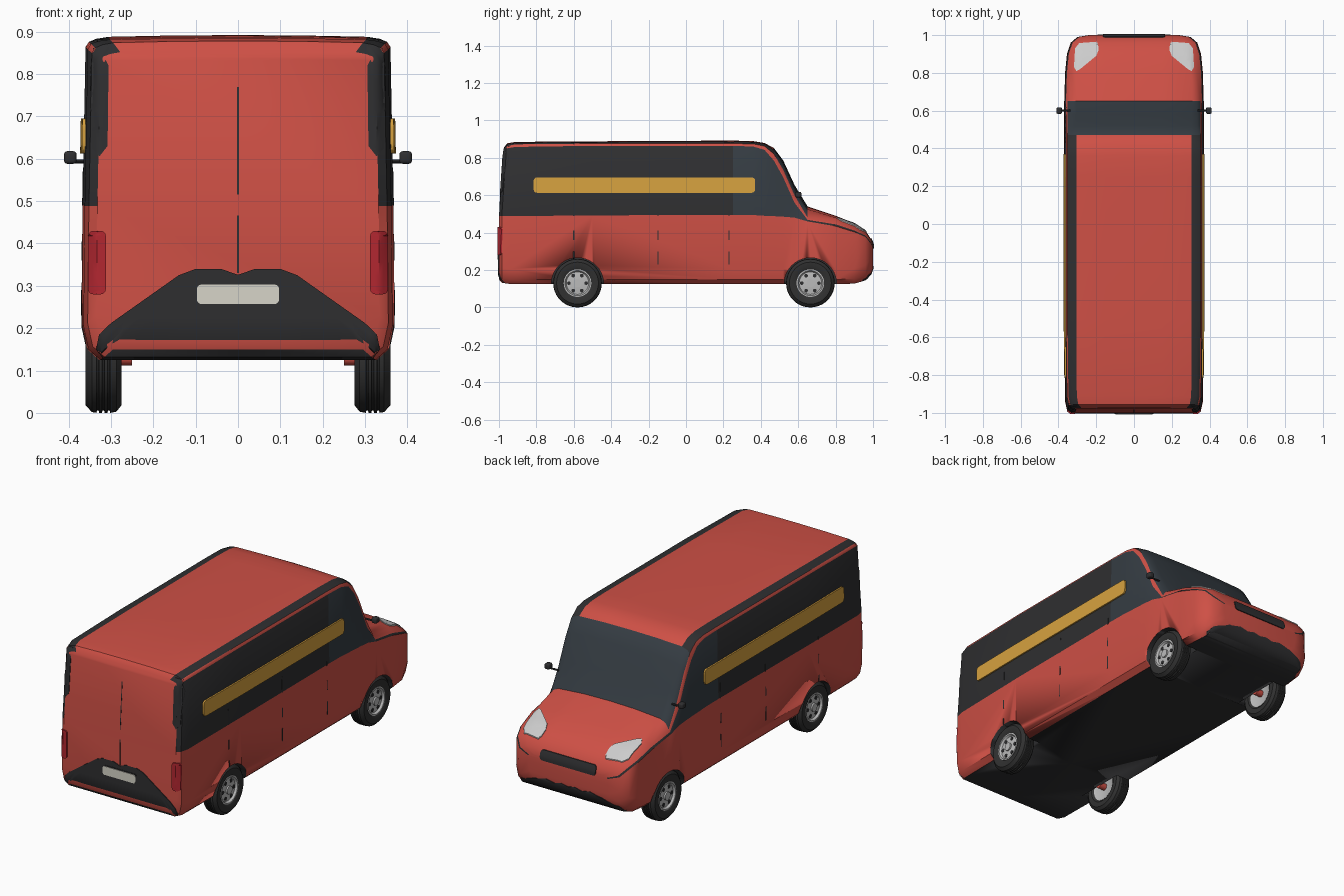
import bpy, bmesh, math
from mathutils import Vector
from mathutils.bvhtree import BVHTree

if "Cube" in bpy.data.objects:
    bpy.data.objects.remove(bpy.data.objects["Cube"])


def material(name, r, g, b):
    m = bpy.data.materials.new(name)
    m.diffuse_color = (r, g, b, 1)
    m.use_nodes = True
    m.node_tree.nodes["Principled BSDF"].inputs["Base Color"].default_value = m.diffuse_color
    return m


RED = material("red_paint", .62, .08, .06)
BLACK = material("black_trim", .028, .028, .03)
GLASS = material("tinted_glass", .035, .045, .055)
YELLOW = material("yellow", .68, .36, .05)
WHITE = material("lamp_white", .8, .8, .82)
PLATE = material("plate_cream", .68, .66, .58)
LAMP = material("lamp_red", .45, .02, .03)
TYRE = material("rubber", .03, .03, .03)
SILVER = material("silver", .5, .5, .5)


def add(name, bm, mats, angle=35):
    bmesh.ops.recalc_face_normals(bm, faces=bm.faces)
    me = bpy.data.meshes.new(name)
    bm.to_mesh(me)
    bm.free()
    ob = bpy.data.objects.new(name, me)
    bpy.context.collection.objects.link(ob)
    for m in mats:
        me.materials.append(m)
    bpy.ops.object.select_all(action='DESELECT')
    ob.select_set(True)
    bpy.context.view_layer.objects.active = ob
    bpy.ops.object.shade_smooth_by_angle(angle=math.radians(angle))
    return ob


# Body stations: y, floor, roof centre, rail top, window top, belt, half width
STATIONS = [
    (-1.0, .150, .855, .842, .832, .488, .335), (-.985, .132, .878, .862, .850, .488, .355),
    (-.94, .125, .885, .872, .858, .488, .365), (-.5, .125, .888, .876, .864, .492, .37),
    (.25, .125, .892, .876, .864, .495, .37), (.36, .125, .889, .874, .860, .494, .37),
    (.42, .125, .879, .862, .842, .490, .37), (.47, .125, .852, .820, .785, .488, .37),
    (.52, .125, .785, .735, .695, .485, .37), (.58, .125, .655, .600, .560, .480, .37),
    (.65, .125, .540, .480, .468, .460, .37), (.80, .125, .490, .450, .444, .434, .365),
    (.90, .127, .450, .418, .411, .403, .355), (.96, .145, .410, .390, .384, .376, .335),
    (.99, .180, .365, .350, .345, .338, .300), (1.0, .210, .335, .325, .322, .318, .240)]


def section(y, zb, zt, z6, z5, belt, w):
    mix = lambda t: z6 + (zt - z6) * t
    half = [(0, zb), (w - .04, zb), (w - .012, zb + .025), (w, zb + .08), (w - .003, belt),
            (w - .010, z5), (w - .018, z6), (w - .035, mix(.45)), (min(.305, w * .83), mix(.75)),
            (.15, mix(.95)), (0, zt)]
    ring = half + [(-x, z) for x, z in half[-2:0:-1]]
    lean = .03 if y < -.9 else 0
    return [(x, y + lean * (max(0, z - .5) / .38) ** 2, z) for x, z in ring]


bm = bmesh.new()
rings = [[bm.verts.new(p) for p in section(*s)] for s in STATIONS]
N = 20
for k in range(len(rings) - 1):
    ym = (STATIONS[k][0] + STATIONS[k + 1][0]) / 2
    for i in range(N):
        j = (i + 1) % N
        f = bm.faces.new((rings[k][i], rings[k][j], rings[k + 1][j], rings[k + 1][i]))
        strip = min(i, N - 1 - i)
        if strip == 0:
            f.material_index = 1
        elif strip == 4:
            f.material_index = 2 if .25 < ym < .65 else 1
        elif strip >= 6 and .47 < ym < .65:
            f.material_index = 2
        elif strip in (6, 7) and ym < .47:
            f.material_index = 1
for r in (rings[0], rings[-1]):
    bm.faces.new((r[0], r[1], r[N - 1]))
    bm.faces.new((r[9], r[10], r[11]))
    for i in range(1, 9):
        bm.faces.new((r[i], r[i + 1], r[N - i - 1], r[N - i]))
body = add("body", bm, [RED, BLACK, GLASS])


# Surface of revolution about an x-parallel axis
def lathe(name, prof, y, z, side, mat, n=36):
    b = bmesh.new()
    rs = []
    for x, r in prof:
        rs.append([b.verts.new((side * x, y + r * math.cos(a * math.tau / n),
                                z + r * math.sin(a * math.tau / n))) for a in range(n)])
    for k in range(len(rs)):
        p, q = rs[k], rs[(k + 1) % len(rs)]
        if prof[k][1] == 0 and prof[(k + 1) % len(rs)][1] == 0:
            continue
        for i in range(n):
            b.faces.new((p[i], p[(i + 1) % n], q[(i + 1) % n], q[i]))
    bmesh.ops.remove_doubles(b, verts=b.verts, dist=1e-5)
    return add(name, b, [mat])


def disc(name, x0, x1, r, y, z, side, mat, n=16):
    return lathe(name, [(x0, 0), (x0, r), (x1, r), (x1, 0)], y, z, side, mat, n)


# Wheel arches cut from the body
WHEELS = [(y, s) for y in (-.58, .665) for s in (1, -1)]
for y, s in WHEELS:
    cut = disc("arch_cutter", .255, .5, .14, y, .125, s, BLACK, 40)
    mod = body.modifiers.new("arch", 'BOOLEAN')
    mod.operation, mod.object, mod.solver = 'DIFFERENCE', cut, 'EXACT'
    mod.material_mode = 'TRANSFER'
    bpy.context.view_layer.objects.active = body
    bpy.ops.object.modifier_apply(modifier=mod.name)
    bpy.data.objects.remove(cut)

# Wheels with grooved tyres, rims, hubs and bolt holes
TYRE_PROF = [(.285, .072), (.275, .085), (.275, .112), (.287, .127), (.302, .130), (.303, .124),
             (.307, .124), (.308, .130), (.315, .130), (.316, .124), (.320, .124), (.321, .130),
             (.328, .130), (.329, .124), (.333, .124), (.334, .130), (.345, .128), (.360, .112),
             (.360, .085), (.353, .072)]
RIM_PROF = [(.290, 0), (.290, .062), (.282, .074), (.356, .074), (.357, .067), (.346, .060),
            (.350, .028), (.350, 0)]
for y, s in WHEELS:
    lathe("tyre", TYRE_PROF, y, .13, s, TYRE)
    lathe("rim", RIM_PROF, y, .13, s, SILVER)
    disc("hub", .345, .358, .022, y, .13, s, SILVER)
    disc("axle_cap", .250, .292, .018, y, .13, s, RED)
    for k in range(6):
        a = k * math.tau / 6
        disc("rim_hole", .340, .3505, .010, y + .046 * math.cos(a), .13 + .046 * math.sin(a), s, BLACK, 10)

bpy.context.view_layer.update()
TREE = BVHTree.FromObject(body, bpy.context.evaluated_depsgraph_get())
VIEWS = {'top': (lambda u, v: Vector((u, v, 2)), Vector((0, 0, -1))),
         'rear': (lambda u, v: Vector((u, -2, v)), Vector((0, 1, 0))),
         'nose': (lambda u, v: Vector((u, 2, v)), Vector((0, -1, 0))),
         'side': (lambda u, v: Vector((2, u, v)), Vector((-1, 0, 0)))}


# Thin panel projected onto the body from one view
def panel(name, view, pts, mat, t=.004, mirror=False):
    place, d = VIEWS[view]
    for s in ((1, -1) if mirror else (1,)):
        b = bmesh.new()
        b.faces.new([b.verts.new((u, v, 0)) for u, v in pts])
        bmesh.ops.triangulate(b, faces=b.faces[:])
        bmesh.ops.subdivide_edges(b, edges=b.edges[:], cuts=3, use_grid_fill=True)
        for v in b.verts:
            o = place(v.co.x, v.co.y)
            hit = TREE.ray_cast(o, d)[0] or TREE.find_nearest(o)[0]
            v.co = hit - d * t
        geo = bmesh.ops.extrude_face_region(b, geom=b.faces[:])['geom']
        for v in geo:
            if isinstance(v, bmesh.types.BMVert):
                v.co += d * (t + .006)
        for v in b.verts:
            v.co.x *= s
        add(name, b, [mat])


def rrect(u0, u1, v0, v1, r):
    out = []
    for cu, cv, a0 in ((u1 - r, v1 - r, 0), (u0 + r, v1 - r, 90), (u0 + r, v0 + r, 180), (u1 - r, v0 + r, 270)):
        for k in range(4):
            a = math.radians(a0 + k * 30)
            out.append((cu + r * math.cos(a), cv + r * math.sin(a)))
    return out


def symmetric(half):
    return half + [(-u, v) for u, v in reversed(half) if u > 0]


# Side stripes and door seams
panel("side_stripe", 'side', rrect(-.815, .37, .613, .695, .018), YELLOW, .008, True)
for y in (-.6, -.15, .23):
    for z0, z1 in ((.49, .575), (.36, .41), (.23, .30)):
        panel("door_seam", 'side', [(y - .003, z0), (y + .003, z0), (y + .003, z1), (y - .003, z1)],
              BLACK, .001, True)

# Rear details
panel("rear_bumper", 'rear', symmetric([(.32, .130), (.335, .15), (.328, .185), (.30, .212), (.14, .325),
      (.10, .340), (.085, .326), (.04, .340), (0, .326)]), BLACK)
panel("rear_pillar", 'rear', [(.305, .865), (.342, .862), (.350, .80), (.345, .625), (.327, .606), (.308, .63)],
      BLACK, .003, True)
panel("tail_light", 'rear', rrect(.312, .354, .28, .43, .012), LAMP, .007, True)
panel("plate_frame", 'rear', rrect(-.102, .102, .252, .308, .012), BLACK, .006)
panel("number_plate", 'rear', rrect(-.097, .097, .257, .303, .01), PLATE, .009)
panel("rear_door_seam", 'rear', [(-.002, .33), (.002, .33), (.002, .77), (-.002, .77)], BLACK, .001)

# Nose details
panel("headlight", 'top', [(.20, .965), (.29, .958), (.312, .93), (.318, .83), (.305, .81), (.285, .82),
      (.20, .89), (.188, .92), (.19, .955)], WHITE, .006, True)
panel("grille", 'nose', rrect(-.165, .165, .315, .368, .015), BLACK, .005)
panel("front_bumper", 'nose', symmetric([(.30, .135), (.31, .15), (.29, .175), (.20, .205), (.13, .222),
      (.08, .212), (.04, .222), (0, .214)]), BLACK, .003)

# Door mirrors
for s in (1, -1):
    disc("mirror_arm", .335, .395, .005, .6, .594, s, BLACK, 10)
    b = bmesh.new()
    bmesh.ops.create_cube(b, size=1)
    for v in b.verts:
        v.co = Vector((s * .396 + v.co.x * .030, .6 + v.co.y * .034, .603 + v.co.z * .030))
    bmesh.ops.bevel(b, geom=b.edges[:], offset=.008, segments=3, affect='EDGES', profile=.5)
    add("door_mirror", b, [BLACK])
